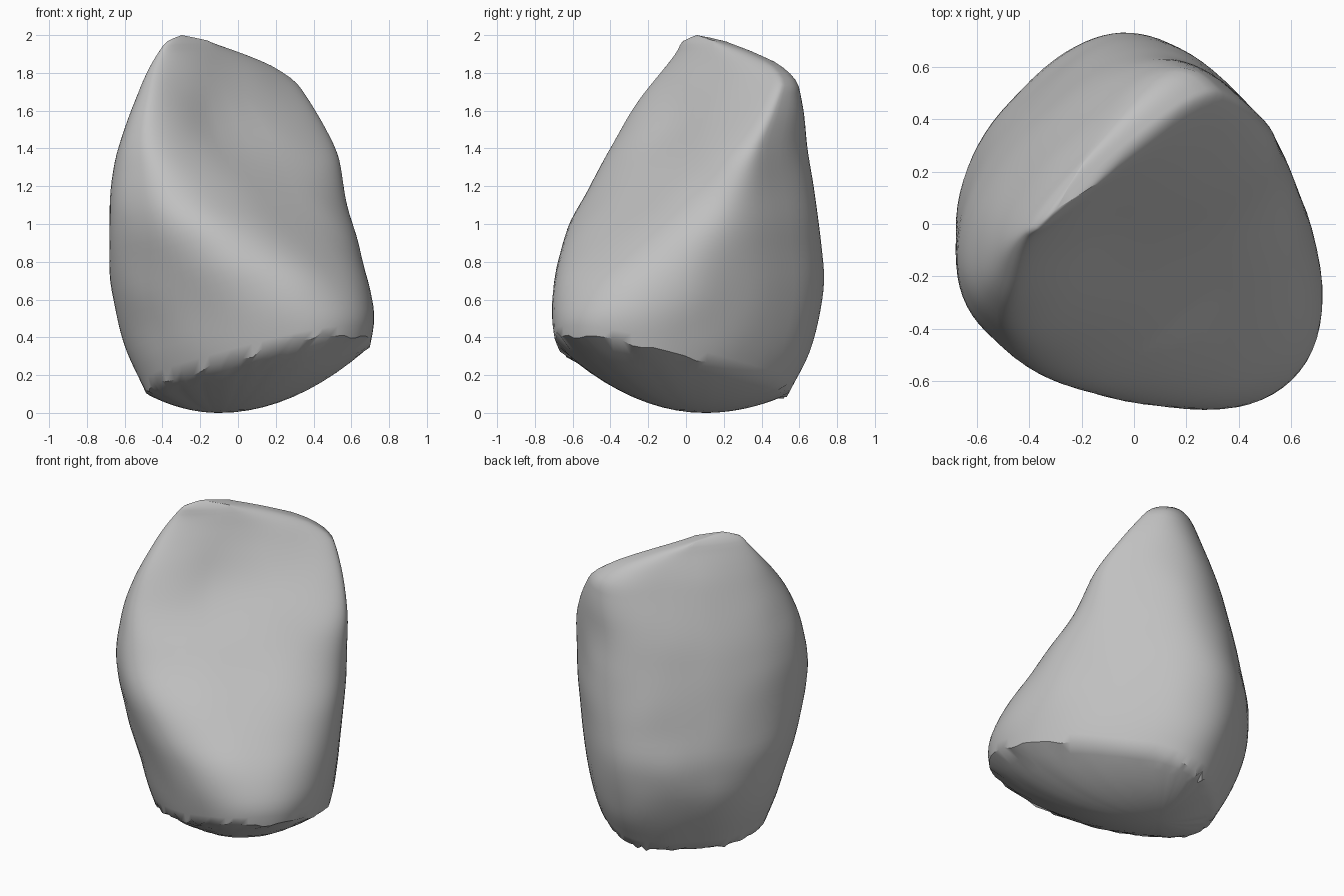
import bpy
import bmesh
import math
import random
from mathutils import Vector, noise

random.seed(4)
default = bpy.data.objects.get("Cube")
if default:
    bpy.data.objects.remove(default, do_unlink=True)

SEGMENTS, WALL_ROWS, FLOOR_ROWS = 80, 44, 10
DIAG = math.sqrt(0.5)

# Boulder sections by height:
# z, back, centre, sloped face, right side, left side, face flatness, face skew
SECTIONS = [
    (0.0, -.42, -.05, .70, -.42, .44, 2, 0),
    (0.3, -.59, -.07, .82, -.52, .55, 2, 0),
    (0.5, -.65, -.10, .86, -.57, .59, 2, 0),
    (0.7, -.67, -.10, .77, -.63, .61, 2.1, 0),
    (1.0, -.62, -.06, .48, -.69, .63, 2.7, .03),
    (1.15, -.59, -.06, .32, -.69, .63, 3, .08),
    (1.4, -.53, -.06, .12, -.64, .63, 3.6, .15),
    (1.6, -.46, -.14, -.02, -.55, .62, 3.4, .1),
    (1.8, -.38, -.22, -.14, -.42, .57, 2.6, .05),
    (1.9, -.33, -.25, -.18, -.33, .28, 2.2, .05),
    (1.97, -.30, -.25, -.21, -.28, 0, 2, 0),
    (2.0, -.25, -.25, -.25, -.17, -.17, 2, 0),
]


def lookup(z):
    z = min(max(z, 0), 2)
    for low, high in zip(SECTIONS, SECTIONS[1:]):
        if z <= high[0]:
            f = (z - low[0]) / (high[0] - low[0])
            return [a + (b - a) * f for a, b in zip(low, high)]


def section(z):
    """Section values softened over a short height span that closes at the top."""
    span = min(0.07, (2 - z) * 0.4)
    samples = [lookup(z + k * span) for k in (-1, -.5, 0, .5, 1)]
    return [sum(column) / len(samples) for column in zip(*samples)]


def power(value, exponent):
    return math.copysign(abs(value) ** exponent, value)


def wall_point(angle, z):
    _, back, mid, face, right, left, flat, skew = section(z)
    c, s = math.cos(angle), math.sin(angle)
    exponent = 2 / (flat if c > 0 else 3 if s > 0 else 2.1)
    u = mid + (face - mid if c > 0 else mid - back) * power(c, exponent)
    middle = max(right, min(left, 0))
    v = middle + (left - middle if s > 0 else middle - right) * power(s, exponent)
    # The sloped face twists towards the left side, fading out at the back
    u += skew * v * min(1, 1 + c)
    # Shallow hollow high on the sloped face
    if c > 0:
        u -= 0.04 * math.exp(-((z - 1.55) / .2) ** 2 - ((v + .1) / .22) ** 2)
    return Vector(((u + v) * DIAG, (v - u) * DIAG, z))


def weathered(p):
    fade = min(1, (2 - p.z) * 4)
    bump = noise.noise_vector(p * 3.5) * 0.008 * fade
    return p + Vector((bump.x, bump.y, 0))


bm = bmesh.new()
angles = [2 * math.pi * i / SEGMENTS for i in range(SEGMENTS)]

# Tilted rim where the wall meets the underside, with irregular chips
rim = []
for a in angles:
    u = 0.1 + 0.7 * math.cos(a)
    rim.append(0.16 + 0.2 * u + 0.15 * u * u)
chips = [random.uniform(-.025, .025) if random.random() < .45 else 0 for _ in rim]

# Wall rings from the rim to the summit
rings = []
for row in range(WALL_ROWS):
    t = 1 - (1 - row / WALL_ROWS) ** 1.3
    ring = []
    for a, r, chip in zip(angles, rim, chips):
        start = r if row else r + chip
        ring.append(bm.verts.new(weathered(wall_point(a, start + t * (2 - start)))))
    rings.append(ring)

# Bulging underside rings
base = Vector((-.1, .1, 0))
floor = []
for row in range(1, FLOOR_ROWS):
    s = 1 - row / FLOOR_ROWS
    ring = []
    for vert, r in zip(rings[0], rim):
        p = base.lerp(vert.co, s)
        p.z = r * s * s
        ring.append(bm.verts.new(p))
    floor.append(ring)

rings = floor[::-1] + rings
for lower, upper in zip(rings, rings[1:]):
    for i in range(SEGMENTS):
        j = (i + 1) % SEGMENTS
        bm.faces.new((lower[i], lower[j], upper[j], upper[i]))

# Close the underside and the summit
bottom = bm.verts.new(base)
top = bm.verts.new(wall_point(0, 2))
for i in range(SEGMENTS):
    j = (i + 1) % SEGMENTS
    bm.faces.new((bottom, rings[0][j], rings[0][i]))
    bm.faces.new((top, rings[-1][i], rings[-1][j]))
bmesh.ops.recalc_face_normals(bm, faces=bm.faces)

mesh = bpy.data.meshes.new("boulder")
bm.to_mesh(mesh)
bm.free()
boulder = bpy.data.objects.new("boulder", mesh)
bpy.context.collection.objects.link(boulder)

# Plain grey stone
stone = bpy.data.materials.new("grey_stone")
stone.use_nodes = True
colour = (0.53, 0.53, 0.53, 1)
stone.diffuse_color = colour
stone.node_tree.nodes["Principled BSDF"].inputs["Base Color"].default_value = colour
mesh.materials.append(stone)

bpy.ops.object.select_all(action="DESELECT")
boulder.select_set(True)
bpy.context.view_layer.objects.active = boulder
bpy.ops.object.shade_smooth_by_angle(angle=math.radians(40))
